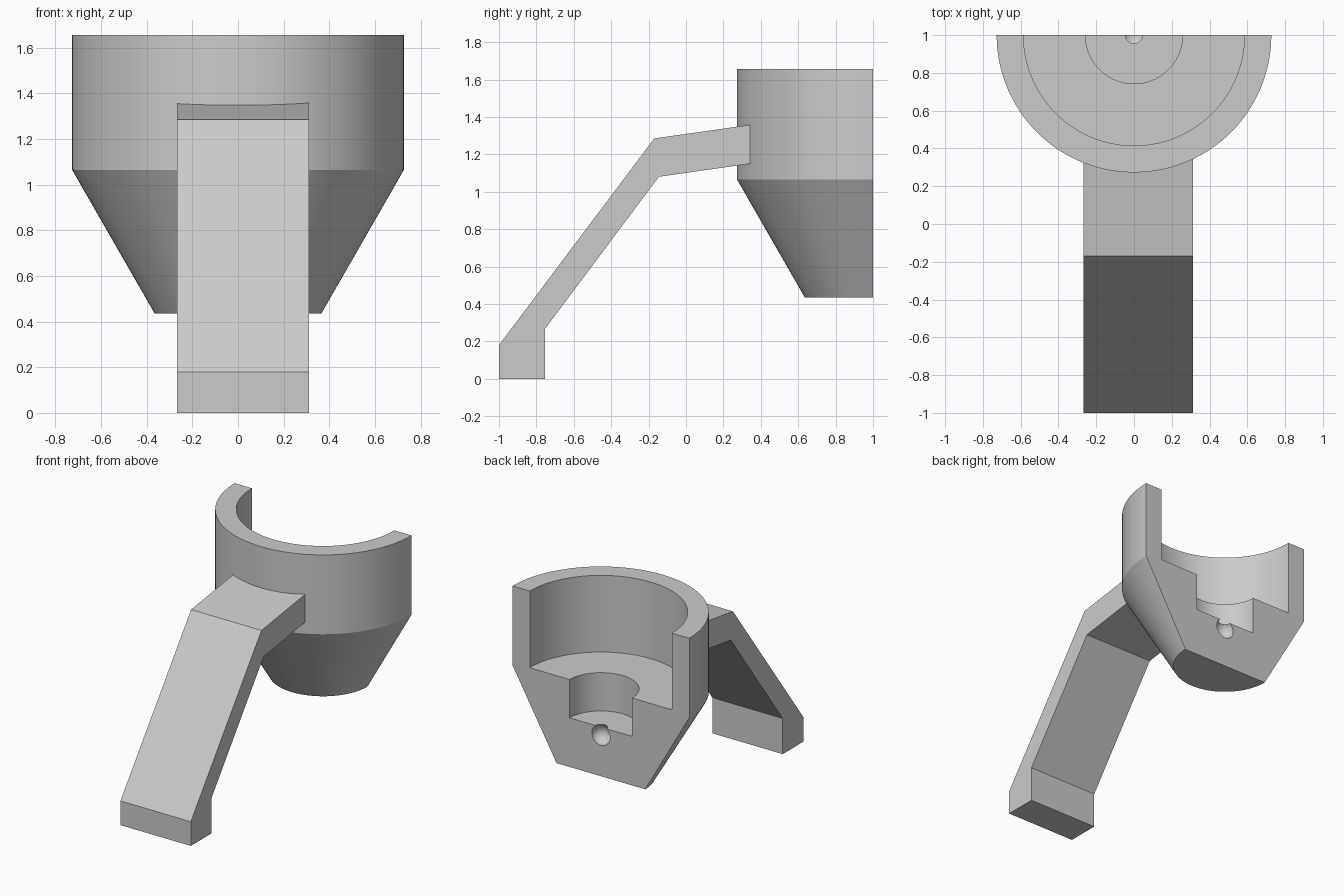
import bpy, bmesh, math
from mathutils import Vector

cube = bpy.data.objects.get("Cube")
if cube:
    bpy.data.objects.remove(cube, do_unlink=True)

GREY = (0.6, 0.6, 0.6, 1)
grey = bpy.data.materials.new("plain grey")
grey.use_nodes = True
grey.diffuse_color = GREY
grey.node_tree.nodes["Principled BSDF"].inputs["Base Color"].default_value = GREY


def finish(bm, name):
    """Turn a bmesh into a named grey object."""
    bmesh.ops.recalc_face_normals(bm, faces=bm.faces)
    mesh = bpy.data.meshes.new(name)
    bm.to_mesh(mesh)
    bm.free()
    mesh.materials.append(grey)
    obj = bpy.data.objects.new(name, mesh)
    bpy.context.collection.objects.link(obj)
    return obj


def apply_boolean(target, tool, operation):
    mod = target.modifiers.new(operation, 'BOOLEAN')
    mod.operation, mod.solver, mod.object = operation, 'EXACT', tool
    bpy.context.view_layer.objects.active = target
    bpy.ops.object.modifier_apply(modifier=mod.name)
    bpy.data.objects.remove(tool, do_unlink=True)


# Half cup: stepped bore inside, cylinder over a cone outside, turned through half a circle
AXIS_Y = 1.0
cup_profile = [(0, 0.435), (0.365, 0.435), (0.727, 1.065), (0.727, 1.655),
               (0.585, 1.655), (0.585, 1.085), (0.257, 1.085), (0.257, 0.80), (0, 0.80)]
bm = bmesh.new()
verts = [bm.verts.new((r, AXIS_Y, z)) for r, z in cup_profile]
edges = [bm.edges.new(pair) for pair in zip(verts, verts[1:])]
bmesh.ops.spin(bm, geom=verts + edges, cent=(0, AXIS_Y, 0), axis=(0, 0, 1),
               angle=-math.pi, steps=90)
bmesh.ops.remove_doubles(bm, verts=bm.verts, dist=0.0001)
bmesh.ops.dissolve_degenerate(bm, edges=bm.edges, dist=0.0001)
# close the flat cut face at the back
bmesh.ops.contextual_create(bm, geom=[e for e in bm.edges if e.is_boundary])
cup = finish(bm, "holder_cup")

# Small round socket under the bore
bm = bmesh.new()
bmesh.ops.create_uvsphere(bm, u_segments=32, v_segments=16, radius=0.075)
bmesh.ops.translate(bm, verts=bm.verts, vec=(0, AXIS_Y, 0.74))
socket = finish(bm, "socket_cutter")
socket.hide_render = True
apply_boolean(cup, socket, 'DIFFERENCE')

# Bent support arm: side profile extruded across, its end buried in the cup wall
arm_profile = [(-1, 0), (-1, 0.18), (-0.17, 1.285), (0.38, 1.363),
               (0.38, 1.155), (-0.145, 1.08), (-0.755, 0.265), (-0.755, 0)]
LEFT, RIGHT = 0.312, -0.267
bm = bmesh.new()
side = bm.faces.new([bm.verts.new((RIGHT, y, z)) for y, z in arm_profile])
extruded = bmesh.ops.extrude_face_region(bm, geom=[side], use_keep_orig=True)
bmesh.ops.translate(bm, vec=Vector((LEFT - RIGHT, 0, 0)),
                    verts=[g for g in extruded["geom"] if isinstance(g, bmesh.types.BMVert)])
arm = finish(bm, "support_arm")
apply_boolean(cup, arm, 'UNION')
cup.name = "cup_with_support_arm"

# Smooth the round walls, keep the corners crisp
bpy.ops.object.select_all(action='DESELECT')
cup.select_set(True)
bpy.context.view_layer.objects.active = cup
bpy.ops.object.shade_smooth_by_angle(angle=math.radians(20))
